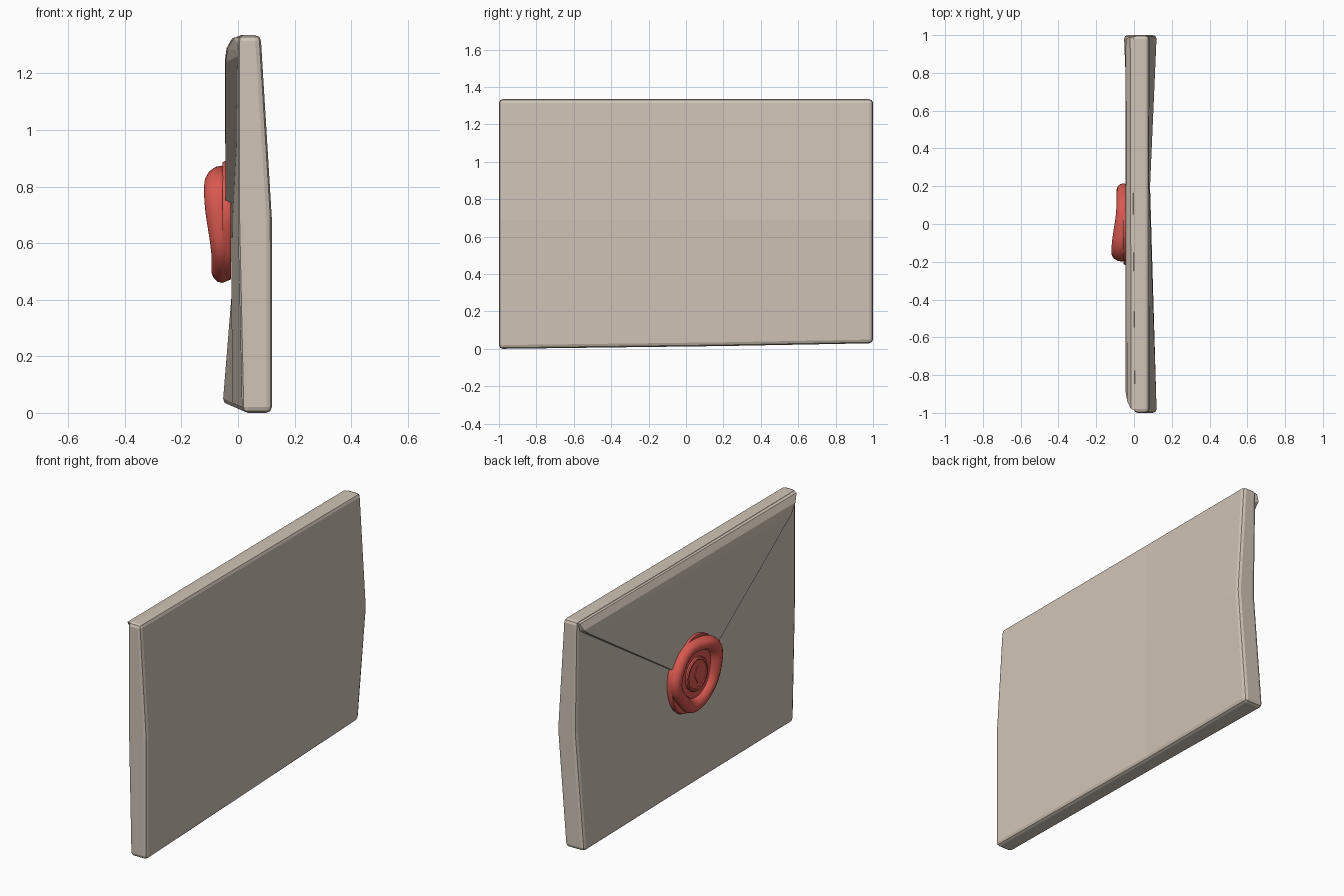
import bpy, bmesh, math

if "Cube" in bpy.data.objects:
    bpy.data.objects.remove(bpy.data.objects["Cube"])


def material(name, rgb):
    m = bpy.data.materials.new(name)
    m.diffuse_color = (*rgb, 1)
    m.use_nodes = True
    m.node_tree.nodes["Principled BSDF"].inputs["Base Color"].default_value = m.diffuse_color
    return m


paper = material("cream paper", (0.63, 0.55, 0.47))
wax = material("red wax", (0.70, 0.10, 0.08))


def finish(bm, name, mat, smooth=None, bevel=0):
    bmesh.ops.recalc_face_normals(bm, faces=bm.faces)
    me = bpy.data.meshes.new(name)
    bm.to_mesh(me)
    bm.free()
    ob = bpy.data.objects.new(name, me)
    bpy.context.collection.objects.link(ob)
    me.materials.append(mat)
    if bevel:
        b = ob.modifiers.new("bevel", 'BEVEL')
        b.width, b.segments, b.limit_method = bevel, 2, 'ANGLE'
        b.angle_limit = math.radians(40)
    if smooth:
        bpy.ops.object.select_all(action='DESELECT')
        ob.select_set(True)
        bpy.context.view_layer.objects.active = ob
        bpy.ops.object.shade_smooth_by_angle(angle=math.radians(smooth))
    return ob


# Envelope body: a slightly warped 3 x 3 slab (rows: bottom, middle, top)
ys = (-1, 0.2, 1)
zs = ((0, 0.69, 1.335), (0.015, 0.69, 1.335), (0.03, 0.69, 1.335))
outer = ((0.12, 0.12, 0.08), (0.085, 0.085, 0.08), (0.067, 0.12, 0.08))
inner = ((0.015, 0.0, 0.0), (-0.02, -0.025, -0.01), (-0.055, 0.0, -0.01))
bm = bmesh.new()
A, B = ([[bm.verts.new((xs[i][j], ys[i], zs[i][j])) for j in range(3)]
         for i in range(3)] for xs in (outer, inner))
for g in (A, B):
    for i in range(2):
        for j in range(2):
            bm.faces.new((g[i][j], g[i + 1][j], g[i + 1][j + 1], g[i][j + 1]))
for k in range(2):
    for e in (0, 2):
        bm.faces.new((A[e][k], A[e][k + 1], B[e][k + 1], B[e][k]))
        bm.faces.new((A[k][e], A[k + 1][e], B[k + 1][e], B[k][e]))
finish(bm, "envelope_body", paper, bevel=0.02)

# Triangular flap folded over the back
bm = bmesh.new()
for p in ((0.02, -0.99, 1.33), (0.02, 0.99, 1.33), (-0.015, -0.98, 1.325),
          (-0.02, 0.99, 1.325), (-0.036, -0.94, 1.29), (-0.04, 0.98, 1.29),
          (-0.044, -0.89, 1.24), (-0.046, 0.93, 1.25), (-0.044, -0.03, 0.62),
          (0.02, -0.03, 0.62), (0.02, -0.97, 1.27), (0.02, 0.97, 1.27)):
    bm.verts.new(p)
bmesh.ops.convex_hull(bm, input=bm.verts)
finish(bm, "envelope_flap", paper)


# Wax seal parts: lathe about the x axis with a wavy outline
CZ, N = 0.675, 48


def lathe(name, profile, radius, height, smooth=50):
    bm = bmesh.new()
    rings = []
    for f, h in profile:
        ring = []
        for k in range(N):
            t = 2 * math.pi * k / N
            r = f * radius(t)
            ring.append(bm.verts.new((-0.025 - h * height(t), r * math.cos(t), CZ + r * math.sin(t))))
        rings.append(ring)
    for a, b in zip(rings, rings[1:]):
        for k in range(N):
            n = (k + 1) % N
            bm.faces.new((a[k], a[n], b[n], b[k]))
    bm.faces.new(rings[0])
    bm.faces.new(rings[-1])
    return finish(bm, name, wax, smooth)


def outline(t):
    return 0.207 + 0.008 * math.sin(3 * t + 0.6) + 0.005 * math.sin(5 * t + 2)


def lump(t):  # thicker towards the upper -y side
    return 0.068 + 0.027 * max(0, math.cos(t - math.radians(143))) ** 2


# Rounded rim with the pressed dish inside
lathe("seal_rim", [(0.9, 0), (0.97, 0.2), (1.0, 0.45), (0.98, 0.7), (0.92, 0.9), (0.84, 1.0),
                   (0.76, 0.96), (0.69, 0.8), (0.65, 0.6), (0.63, 0.48), (0.5, 0.46)],
      outline, lump)
# Thin puddle of wax around the rim
lathe("seal_puddle", [(0.97, 0), (1.0, 0.5), (0.97, 1.0)],
      lambda t: 0.214 + 0.011 * math.sin(2 * t + 3.0) + 0.005 * math.sin(5 * t),
      lambda t: 0.03)
# Pressed centre: floor, raised disc and plain diamond
lathe("seal_floor", [(1, 0), (1, 1)], lambda t: 0.135, lambda t: 0.037, 30)
lathe("seal_disc", [(1, 0), (1, 0.9), (0.95, 1), (0.85, 1), (0.82, 0.92)],
      lambda t: 0.095, lambda t: 0.052, 30)
bm = bmesh.new()
bmesh.ops.create_cube(bm, size=1)
for v in bm.verts:
    x, y, z = v.co
    v.co = (-0.073 + x * 0.006, (y + z) * 0.03, CZ + (z - y) * 0.05)
finish(bm, "seal_diamond", wax)
